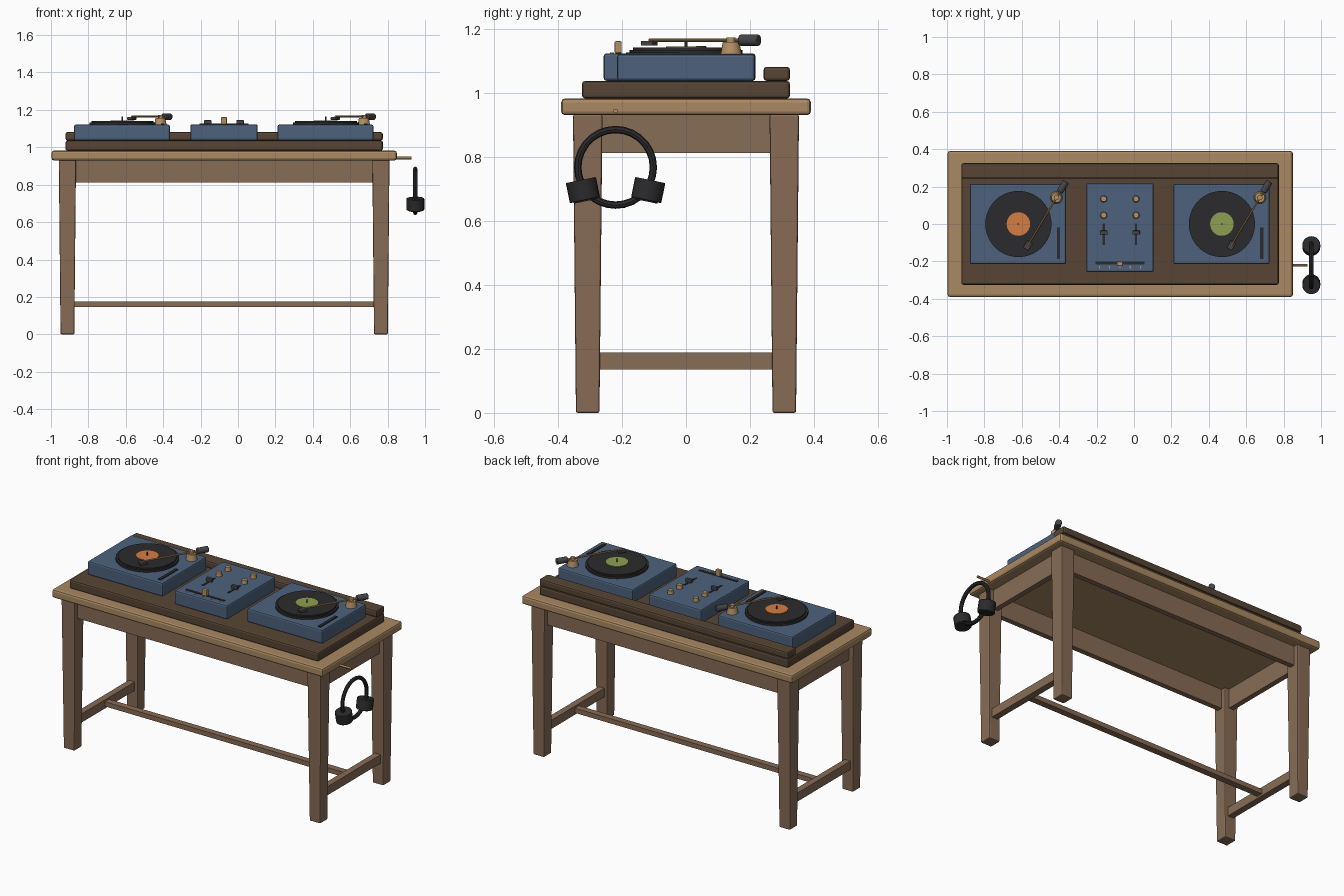
import bpy, math
from mathutils import Vector

if "Cube" in bpy.data.objects:
    bpy.data.objects.remove(bpy.data.objects["Cube"])


def mat(name, r, g, b):
    m = bpy.data.materials.new(name)
    m.diffuse_color = (r, g, b, 1)
    m.use_nodes = True
    m.node_tree.nodes["Principled BSDF"].inputs["Base Color"].default_value = m.diffuse_color
    return m


TAN = mat("light wood", 0.40, 0.25, 0.125)
WOOD = mat("mid wood", 0.245, 0.15, 0.092)
DARK = mat("dark wood", 0.095, 0.06, 0.035)
BLUE = mat("blue casing", 0.075, 0.122, 0.205)
BLACK = mat("black plastic", 0.024, 0.024, 0.026)
GREY = mat("dark grey", 0.06, 0.06, 0.066)
BRASS = mat("brass", 0.46, 0.28, 0.125)
ORANGE = mat("orange label", 0.66, 0.21, 0.055)
GREEN = mat("green label", 0.27, 0.35, 0.085)


def finish(o, name, m, bevel=0.0, segs=2):
    o.name = name
    o.data.materials.append(m)
    if bevel:
        b = o.modifiers.new("bevel", 'BEVEL')
        b.width, b.segments, b.limit_method = bevel, segs, 'ANGLE'
    return o


def box(name, m, x, y, z, bevel=0.0, rot=0.0):
    """Box from (min, max) ranges on each axis."""
    bpy.ops.mesh.primitive_cube_add(size=1)
    o = bpy.context.object
    for v in o.data.vertices:
        v.co = [v.co[i] * (r[1] - r[0]) for i, r in enumerate((x, y, z))]
    o.location = [(r[0] + r[1]) / 2 for r in (x, y, z)]
    o.rotation_euler.z = rot
    return finish(o, name, m, bevel)


def rod(name, m, a, b, r1, r2=None, n=24, bevel=0.0):
    """Cylinder or cone between two points."""
    a, b = Vector(a), Vector(b)
    bpy.ops.mesh.primitive_cone_add(vertices=n, radius1=r1, radius2=r1 if r2 is None else r2,
                                    depth=(b - a).length, location=(a + b) / 2)
    o = bpy.context.object
    o.rotation_euler = (b - a).to_track_quat('Z', 'Y').to_euler()
    bpy.ops.object.shade_smooth_by_angle(angle=math.radians(30))
    return finish(o, name, m, bevel)


def span(c, h):
    return (c - h, c + h)


# Table
CX, LX, LY = -0.074, 0.838, 0.307
box("table_top", TAN, (-0.997, 0.849), (-0.39, 0.39), (0.93, 0.982), 0.012)
for sx in (-1, 1):
    for sy in (-1, 1):
        leg = box("leg", WOOD, span(CX + sx * LX, 0.046), span(sy * LY, 0.046), (0, 0.932), 0.006)
        for v in leg.data.vertices:      # taper toward the floor
            if v.co.z < 0:
                v.co.x *= 0.8
                v.co.y *= 0.8
    box("side_apron", WOOD, span(CX + sx * LX, 0.016), (-LY, LY), (0.812, 0.932))
    box("side_stretcher", WOOD, span(CX + sx * LX, 0.02), (-LY, LY), (0.135, 0.188))
for sy in (-1, 1):
    box("long_apron", WOOD, span(CX, LX), span(sy * LY, 0.016), (0.812, 0.932))
box("long_stretcher", WOOD, span(CX, LX), (-0.02, 0.02), (0.147, 0.176))

# Dark plinth with a rear ledge
box("plinth", DARK, (-0.922, 0.774), (-0.325, 0.325), (0.982, 1.037), 0.01)
box("rear_ledge", DARK, (-0.922, 0.774), (0.242, 0.325), (1.037, 1.081), 0.01)


# Turntables
def turntable(cx, label):
    box("deck_body", BLUE, span(cx, 0.256), (-0.215, 0.215), (1.037, 1.121), 0.009)
    px = cx + 0.002
    rod("platter", BLACK, (px, 0, 1.12), (px, 0, 1.133), 0.177, n=40)
    rod("record", BLACK, (px, 0, 1.133), (px, 0, 1.141), 0.165, n=40)
    rod("record_label", label, (px, 0, 1.141), (px, 0, 1.144), 0.063, n=32)
    rod("spindle", GREY, (px, 0, 1.14), (px, 0, 1.164), 0.004, n=10)
    # Tonearm on its pivot
    pivot, tip = Vector((cx + 0.205, 0.141, 1.164)), Vector((cx + 0.052, -0.115, 1.164))
    d = (pivot - tip).normalized()
    rod("arm_base", BRASS, (pivot.x, pivot.y, 1.12), (pivot.x, pivot.y, 1.158), 0.033, 0.026)
    rod("arm_cap", BRASS, (pivot.x, pivot.y, 1.157), (pivot.x, pivot.y, 1.172), 0.014)
    rod("tonearm", BRASS, tip, pivot + d * 0.05, 0.005, n=10)
    rod("counterweight", GREY, pivot + d * 0.034, pivot + d * 0.1, 0.018, n=16, bevel=0.003)
    box("cartridge", GREY, span(tip.x, 0.016), span(tip.y, 0.022), (1.147, 1.162), 0.002,
        -math.atan2(d.x, d.y))
    box("pitch_slot", BLACK, span(cx + 0.216, 0.009), (-0.187, -0.02), (1.118, 1.126))


turntable(-0.62, ORANGE)
turntable(0.468, GREEN)

# Mixer
MX = -0.075
box("mixer_body", BLUE, span(MX, 0.18), (-0.257, 0.217), (1.037, 1.123), 0.009)
for x in (MX - 0.087, MX + 0.086):
    for y in (0.134, 0.047):
        rod("knob", BRASS, (x, y, 1.12), (x, y, 1.146), 0.019, 0.016, 16, 0.002)
    box("fader_slot", BLACK, span(x, 0.006), (-0.113, 0.003), (1.12, 1.126))
    box("fader_cap", GREY, span(x, 0.02), span(-0.046, 0.01), (1.123, 1.145), 0.003)
box("crossfader_slot", BLACK, span(MX, 0.131), span(-0.209, 0.008), (1.12, 1.126))
box("crossfader_stem", BRASS, span(MX, 0.016), span(-0.212, 0.011), (1.123, 1.161), 0.004)
for i in range(-2, 3):
    box("tick_mark", BRASS, span(MX + i * 0.055, 0.003), span(-0.231, 0.006), (1.12, 1.125))

# Headphones below a side peg
HX, HY, HZ = 0.948, -0.22, 0.767
rod("peg", BRASS, (0.80, HY, 0.943), (0.928, HY, 0.943), 0.007, n=12)
bpy.ops.mesh.primitive_torus_add(major_radius=0.118, minor_radius=0.0115, major_segments=28,
                                 minor_segments=8, location=(HX, HY, HZ),
                                 rotation=(0, math.pi / 2, 0))
finish(bpy.context.object, "headband", BLACK)
for s in (-1, 1):
    c = Vector((HX, HY + s * 0.102, 0.696))
    axis = Vector((0, s * 0.2, 0.98)).normalized()
    rod("ear_cup", BLACK, c - axis * 0.032, c + axis * 0.032, 0.048, n=20, bevel=0.003)
    rod("ear_pad", BLACK, c - axis * 0.036, c - axis * 0.03, 0.036, n=20)
